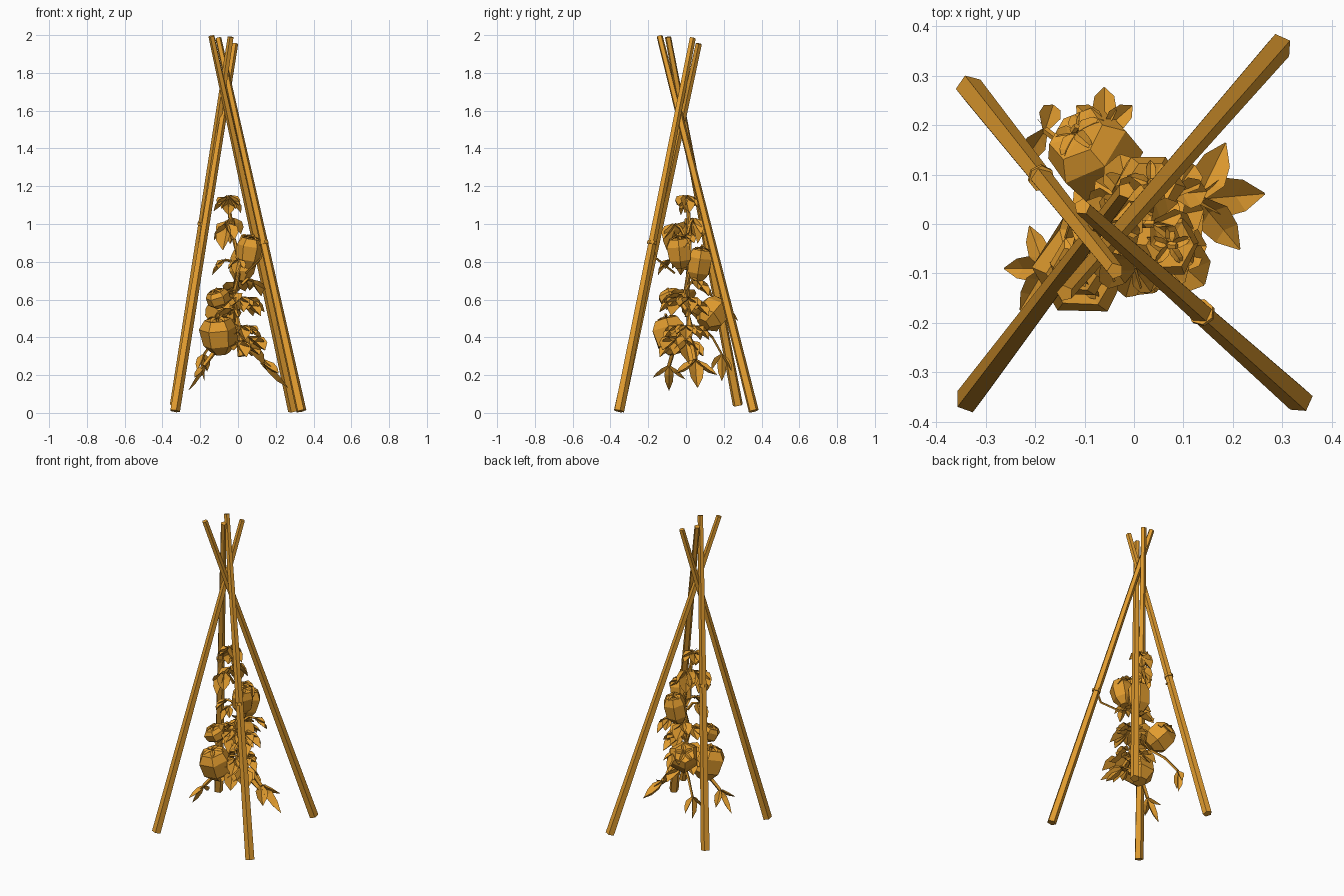
import bpy, bmesh, math, random
from mathutils import Vector, Matrix

random.seed(4)
if "Cube" in bpy.data.objects:
    bpy.data.objects.remove(bpy.data.objects["Cube"], do_unlink=True)

amber = bpy.data.materials.new("amber")
amber.use_nodes = True
amber.diffuse_color = (0.75, 0.33, 0.028, 1)
amber.node_tree.nodes["Principled BSDF"].inputs["Base Color"].default_value = amber.diffuse_color
UP = Vector((0, 0, 1))


def finish(bm, name, closed=True):
    if closed:
        bmesh.ops.recalc_face_normals(bm, faces=bm.faces)
    mesh = bpy.data.meshes.new(name)
    bm.to_mesh(mesh)
    bm.free()
    mesh.materials.append(amber)
    obj = bpy.data.objects.new(name, mesh)
    bpy.context.collection.objects.link(obj)
    return obj


def add_tube(bm, points, r0, r1, sides):
    """Sweep a tapering polygon along a list of points."""
    pts = [Vector(p) for p in points]
    rings = []
    for i, p in enumerate(pts):
        d = pts[min(i + 1, len(pts) - 1)] - pts[max(i - 1, 0)]
        turn = d.to_track_quat('Z', 'Y')
        r = r0 + (r1 - r0) * i / (len(pts) - 1)
        angles = [math.tau * k / sides for k in range(sides)]
        rings.append([bm.verts.new(p + turn @ Vector((r * math.cos(a), r * math.sin(a), 0)))
                      for a in angles])
    for a, b in zip(rings, rings[1:]):
        for k in range(sides):
            j = (k + 1) % sides
            bm.faces.new((a[k], a[j], b[j], b[k]))
    bm.faces.new(rings[0][::-1])
    bm.faces.new(rings[-1])


def add_blade(bm, base, direction, length, width, droop):
    """Pointed leaf blade, folded along its midrib and bending downward."""
    d = Vector(direction).normalized()
    side = d.cross(UP)
    side = side.normalized() if side.length > 0.05 else Vector((1, 0, 0))
    p, rows = Vector(base), []
    for w in (0.3, 1.0, 0.8, 0.04):
        n = side.cross(d).normalized()
        off = side * width * w * 0.5
        lift = n * width * w * 0.2
        rows.append([bm.verts.new(q) for q in (p - off + lift, p - lift, p + off + lift)])
        p = p + d * length / 3
        d = (Matrix.Rotation(-droop, 3, side) @ d).normalized()
    for a, b in zip(rows, rows[1:]):
        for k in (0, 1):
            bm.faces.new((a[k], a[k + 1], b[k + 1], b[k]))


def leaf(name, start, knee, tip, width, stalk=0.009, droop=0.16):
    """Stalk from start to knee, then three blades reaching toward tip."""
    s, k, t = Vector(start), Vector(knee), Vector(tip)
    bm = bmesh.new()
    add_tube(bm, [s, (s + k) / 2 + UP * 0.02, k], stalk, stalk * 0.8, 4)
    d = t - k
    for yaw, size in ((0, 1), (0.75, 0.75), (-0.75, 0.75)):
        axis = d.cross(d.cross(UP) + Vector((0.01, 0, 0)))
        way = Matrix.Rotation(yaw, 3, axis.normalized()) @ d
        add_blade(bm, k, way, d.length * size, width * (0.6 + 0.4 * size), droop)
    return finish(bm, name, closed=False)


def fruit(name, centre, radius, height, lean):
    """Chunky faceted fruit with a dipped crown and a star of sepals."""
    profile = ((0.45, -0.95), (0.95, -0.45), (1.0, 0.4), (0.7, 0.85), (0.2, 0.75))
    sides = 6
    bm = bmesh.new()
    rings = []
    for r, z in profile:
        rings.append([])
        for k in range(sides):
            a = math.tau * k / sides
            rr = radius * r * random.uniform(0.95, 1.1)
            rings[-1].append(bm.verts.new((rr * math.cos(a), rr * math.sin(a), z * height)))
    for a, b in zip(rings, rings[1:]):
        for k in range(sides):
            j = (k + 1) % sides
            bm.faces.new((a[k], a[j], b[j], b[k]))
    bm.faces.new(rings[0][::-1])
    bm.faces.new(rings[-1])
    bmesh.ops.recalc_face_normals(bm, faces=bm.faces)
    for k in range(5):
        a = math.tau * k / 5 + 0.3
        add_blade(bm, (0, 0, height * 0.9), (math.cos(a), math.sin(a), 0.2),
                  radius * 0.75, radius * 0.3, 0.4)
    add_tube(bm, [(0, 0, height * 0.7), (0, 0, height), (0.012, 0, height * 1.1)], 0.01, 0.007, 5)
    turn = Matrix.Rotation(lean[0], 4, 'X') @ Matrix.Rotation(lean[1], 4, 'Y')
    bm.transform(Matrix.Translation(centre) @ turn)
    return finish(bm, name, closed=False)


# Four leaning poles crossing near the top
poles = {
    "front_right_pole": ((-0.335, -0.355, 0.01), (-0.016, 0.068, 1.955)),
    "back_left_pole": ((0.293, 0.358, 0.01), (-0.14, -0.14, 1.995)),
    "back_right_pole": ((-0.333, 0.275, 0.04), (-0.038, -0.095, 1.99)),
    "front_left_pole": ((0.335, -0.355, 0.01), (-0.105, 0.035, 1.985)),
}
for name, (foot, head) in poles.items():
    bm = bmesh.new()
    add_tube(bm, [foot, head], 0.028, 0.017, 5)
    finish(bm, name)

# Twine loops with tendrils running from two poles to the plant
for name, z, path in (("front_left_pole", 0.9, [(0.12, -0.16, 0.82), (0.04, -0.06, 0.74)]),
                      ("back_right_pole", 1.0, [(-0.19, 0.1, 0.96), (-0.17, 0.09, 0.94)])):
    foot, head = (Vector(p) for p in poles[name])
    axis = head - foot
    c = foot + axis * ((z - foot.z) / axis.z)
    lap = axis.normalized() * 0.008
    bm = bmesh.new()
    add_tube(bm, [c - lap, c + lap], 0.027, 0.027, 7)
    add_tube(bm, [c] + path, 0.007, 0.006, 4)
    finish(bm, name.replace("pole", "twine"))

# Winding main stem
bm = bmesh.new()
add_tube(bm, [(0.02, 0, 0.3), (0, 0.02, 0.45), (-0.02, 0, 0.62), (0.01, 0.02, 0.8),
              (-0.03, 0.02, 0.95), (-0.05, 0.01, 1.1)], 0.022, 0.01, 6)
finish(bm, "main_stem")

# Fruits
fruit("lower_front_fruit", (-0.10, -0.08, 0.41), 0.095, 0.105, (0.25, -0.1))
fruit("lower_back_fruit", (-0.08, 0.14, 0.525), 0.088, 0.088, (-0.7, -0.5))
fruit("upper_front_fruit", (0.06, -0.035, 0.85), 0.068, 0.088, (0.1, 0.15))
fruit("upper_back_fruit", (0.025, 0.07, 0.785), 0.07, 0.095, (-0.15, 0.1))
fruit("small_right_fruit", (-0.105, -0.08, 0.605), 0.065, 0.05, (0.3, -0.3))

# Long drooping leaves around the base
leaf("drooping_right_leaf", (-0.05, -0.04, 0.38), (-0.18, -0.09, 0.25),
     (-0.25, -0.09, 0.11), 0.05, 0.014, -0.1)
leaf("drooping_left_leaf", (0.03, 0.02, 0.39), (0.13, 0.05, 0.28),
     (0.25, 0.06, 0.12), 0.08, 0.016, -0.1)
leaf("drooping_back_leaf", (-0.05, 0.09, 0.45), (-0.18, 0.19, 0.31),
     (-0.20, 0.19, 0.17), 0.05)
leaf("base_skirt_leaf", (0, 0, 0.42), (0.03, 0, 0.38), (0.16, 0.03, 0.27), 0.12)
leaf("base_front_leaf", (0, 0, 0.42), (0, -0.06, 0.38), (0.05, -0.15, 0.31), 0.09)
leaf("base_left_leaf", (0.02, -0.02, 0.42), (0.06, -0.05, 0.40), (0.15, -0.13, 0.35), 0.11)
leaf("curled_back_leaf", (-0.03, 0.05, 0.55), (-0.06, 0.19, 0.57), (-0.06, 0.29, 0.50), 0.05)

# Middle tier: a ring of broad leaves
for i in range(8):
    a = math.tau * i / 8 + 0.2
    out = Vector((math.cos(a), math.sin(a), 0))
    z = 0.61 + 0.04 * (i % 3) - 0.06 * (i % 2)
    leaf("middle_leaf_%d" % (i + 1), (0, 0, z - 0.04), out * 0.045 + UP * z,
         out * 0.155 + UP * (z - 0.06), 0.09)

# Leaf whorl packing the lower crown
for i in range(5):
    a = math.tau * i / 5
    out = Vector((math.cos(a), math.sin(a), 0))
    leaf("lower_leaf_%d" % (i + 1), (0.02, 0, 0.42), out * 0.05 + UP * 0.46,
         out * 0.14 + UP * 0.40, 0.08)

# Upper leaves and the crown
leaf("upper_right_leaf", (-0.01, 0, 0.76), (-0.07, -0.02, 0.81), (-0.15, -0.03, 0.74), 0.06)
leaf("upper_left_leaf", (0.01, 0, 0.90), (0.04, 0.0, 0.94), (0.13, -0.01, 0.89), 0.07)
leaf("upper_front_leaf", (-0.03, 0, 0.92), (-0.06, -0.06, 1.0), (-0.09, -0.12, 0.87), 0.09)
leaf("side_front_leaf", (0, 0, 0.78), (0, -0.09, 0.81), (-0.02, -0.16, 0.74), 0.05)
leaf("upper_back_leaf", (-0.02, 0.01, 0.95), (-0.03, 0.04, 1.03), (-0.05, 0.08, 0.90), 0.08)
leaf("left_outer_leaf", (0.02, 0.02, 0.68), (0.08, 0.06, 0.70), (0.13, 0.13, 0.63), 0.07)
leaf("crown_right_leaf", (-0.05, 0, 1.08), (-0.06, 0, 1.14), (-0.14, 0.0, 1.08), 0.08)
leaf("crown_left_leaf", (-0.05, 0, 1.08), (-0.05, 0, 1.15), (0.03, 0.02, 1.07), 0.08)
leaf("crown_front_leaf", (-0.05, 0, 1.06), (-0.05, -0.01, 1.13), (-0.05, -0.04, 1.05), 0.07)
leaf("neck_leaf", (-0.04, 0, 1.0), (-0.06, 0, 1.01), (-0.11, 0.0, 0.89), 0.09)
